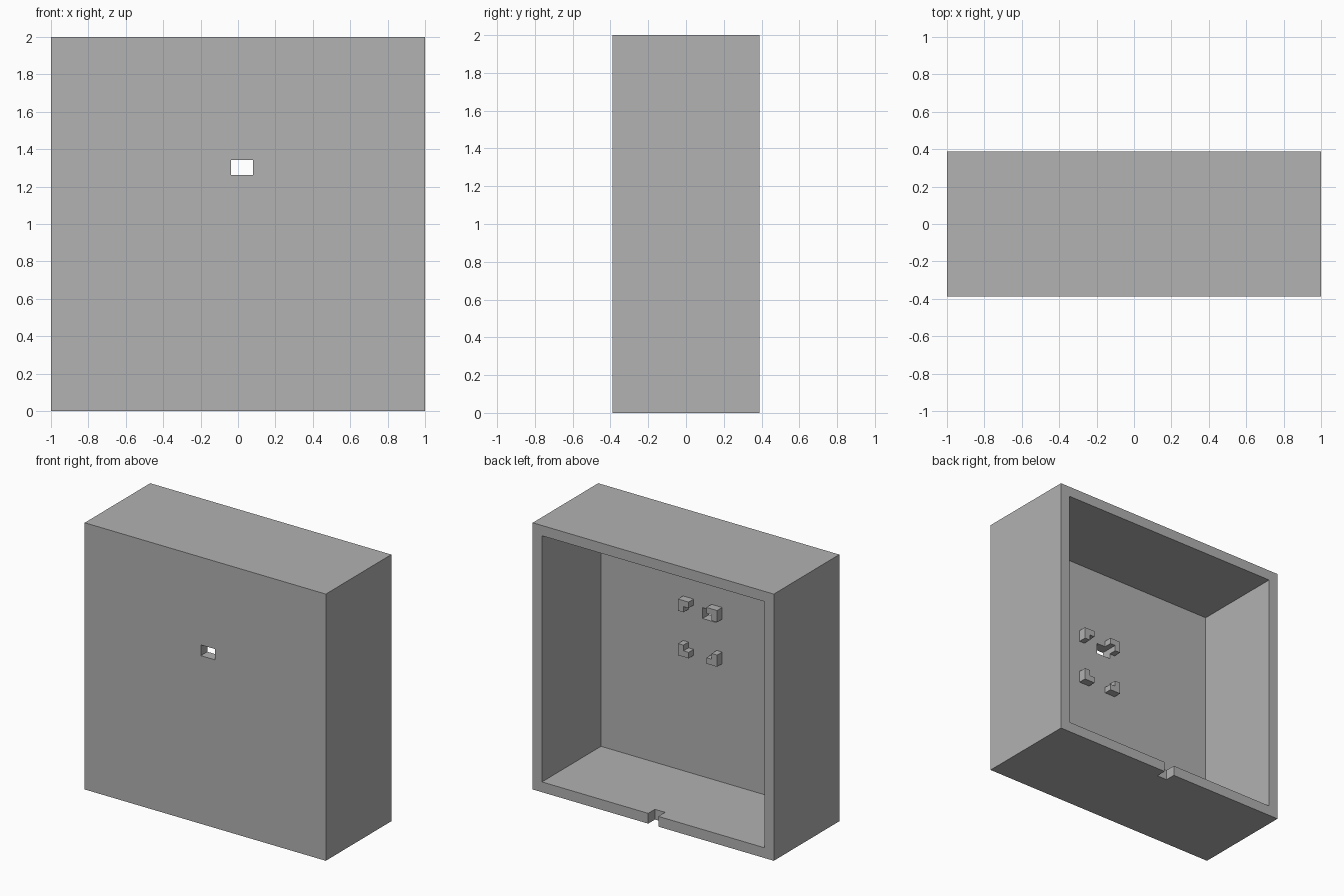
import bpy
import bmesh

default = bpy.data.objects.get("Cube")
if default:
    bpy.data.objects.remove(default, do_unlink=True)

# Single grey plastic
grey = bpy.data.materials.new("plain_grey")
grey.use_nodes = True
colour = (0.445, 0.445, 0.445, 1)
grey.diffuse_color = colour
grey.node_tree.nodes["Principled BSDF"].inputs["Base Color"].default_value = colour

HALF_DEPTH = 0.388
WALL = 0.077
INNER_FRONT = WALL - HALF_DEPTH


def make_object(name, bm):
    bmesh.ops.recalc_face_normals(bm, faces=bm.faces)
    mesh = bpy.data.meshes.new(name)
    bm.to_mesh(mesh)
    bm.free()
    mesh.materials.append(grey)
    obj = bpy.data.objects.new(name, mesh)
    bpy.context.collection.objects.link(obj)
    return obj


def box(name, low, high):
    bm = bmesh.new()
    bmesh.ops.create_cube(bm, size=1)
    for v in bm.verts:
        v.co = [h if c > 0 else l for c, l, h in zip(v.co, low, high)]
    return make_object(name, bm)


def cut(target, low, high):
    cutter = box("cutter", low, high)
    cutter.hide_render = True
    mod = target.modifiers.new("cut", "BOOLEAN")
    mod.operation = "DIFFERENCE"
    mod.solver = "EXACT"
    mod.object = cutter
    bpy.context.view_layer.objects.active = target
    bpy.ops.object.modifier_apply(modifier=mod.name)
    bpy.data.objects.remove(cutter, do_unlink=True)


def corner_bracket(name, x, z, sx, sz):
    """L-shaped clip: outer corner at x, z, arms running along sx and sz."""
    size, arm, depth = 0.088, 0.045, 0.06
    outline = [(0, 0), (size, 0), (size, arm), (arm, arm), (arm, size), (0, size)]
    bm = bmesh.new()
    face = bm.faces.new([bm.verts.new((x + sx * u, INNER_FRONT, z + sz * w))
                         for u, w in outline])
    solid = bmesh.ops.extrude_face_region(bm, geom=[face], use_keep_orig=True)
    moved = [g for g in solid["geom"] if isinstance(g, bmesh.types.BMVert)]
    bmesh.ops.translate(bm, verts=moved, vec=(0, depth, 0))
    return make_object(name, bm)


# Case: open at the back, with a front window and a cable notch in the floor
case = box("case", (-1, -HALF_DEPTH, 0), (1, HALF_DEPTH, 2))
cut(case, (WALL - 1, INNER_FRONT, WALL), (1 - WALL, 1, 2 - WALL))
cut(case, (-0.037, -1, 1.261), (0.08, 0, 1.342))
cut(case, (-0.042, HALF_DEPTH - 0.08, -1), (0.042, 1, 0.2))

# Four clips inside the front wall, framing a rectangle
for side, x, sx in (("left", 0.242, -1), ("right", -0.082, 1)):
    for level, z, sz in (("upper", 1.387, -1), ("lower", 0.965, 1)):
        corner_bracket(f"{level}_{side}_clip", x, z, sx, sz)
